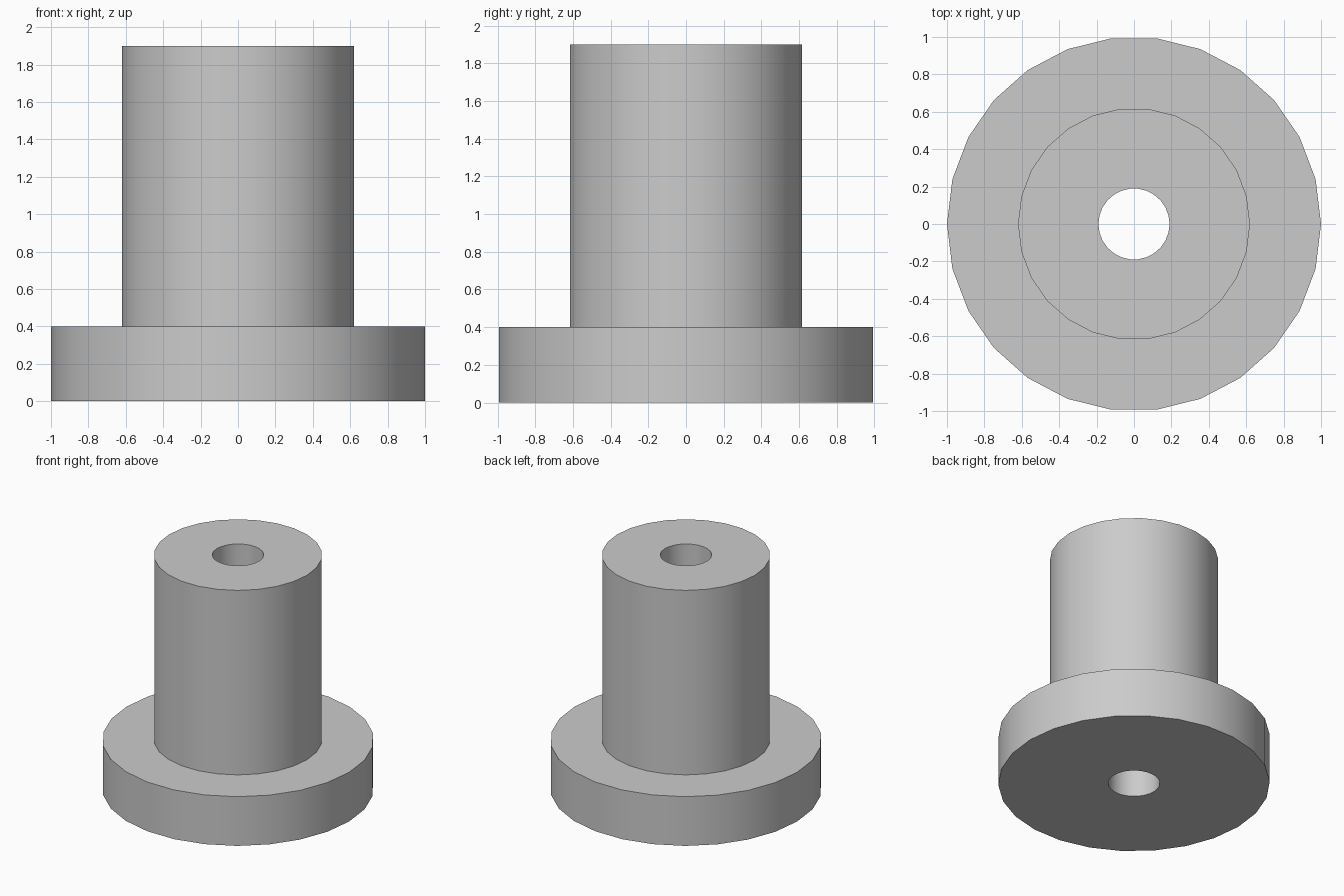
import bpy
import bmesh
from math import cos, sin, tau

SIDES = 26
FLANGE_R, BARREL_R, BORE_R = 1.0, 0.62, 0.19
FLANGE_H, TOTAL_H = 0.4, 1.9

cube = bpy.data.objects.get("Cube")
if cube:
    bpy.data.objects.remove(cube, do_unlink=True)

# Single plain grey material
grey = bpy.data.materials.new("light_grey")
grey.use_nodes = True
colour = (0.6, 0.6, 0.6, 1.0)
grey.diffuse_color = colour
grey.node_tree.nodes["Principled BSDF"].inputs["Base Color"].default_value = colour


def revolve(name, profile, sides, material):
    """Revolve a closed (radius, height) profile around z."""
    bm = bmesh.new()
    rings = [[bm.verts.new((r * cos(tau * i / sides), r * sin(tau * i / sides), z))
              for i in range(sides)] for r, z in profile]
    for k, ring in enumerate(rings):
        following = rings[(k + 1) % len(rings)]
        for i in range(sides):
            j = (i + 1) % sides
            bm.faces.new((ring[i], ring[j], following[j], following[i]))
    bmesh.ops.recalc_face_normals(bm, faces=bm.faces)
    mesh = bpy.data.meshes.new(name)
    bm.to_mesh(mesh)
    bm.free()
    mesh.materials.append(material)
    obj = bpy.data.objects.new(name, mesh)
    bpy.context.collection.objects.link(obj)
    return obj


# Flange, barrel and through bore as one closed section
bushing = revolve("flanged_bushing", [
    (BORE_R, 0), (FLANGE_R, 0), (FLANGE_R, FLANGE_H),
    (BARREL_R, FLANGE_H), (BARREL_R, TOTAL_H), (BORE_R, TOTAL_H),
], SIDES, grey)

# Smooth round walls with crisp rims
bpy.ops.object.select_all(action='DESELECT')
bushing.select_set(True)
bpy.context.view_layer.objects.active = bushing
bpy.ops.object.shade_smooth_by_angle()
